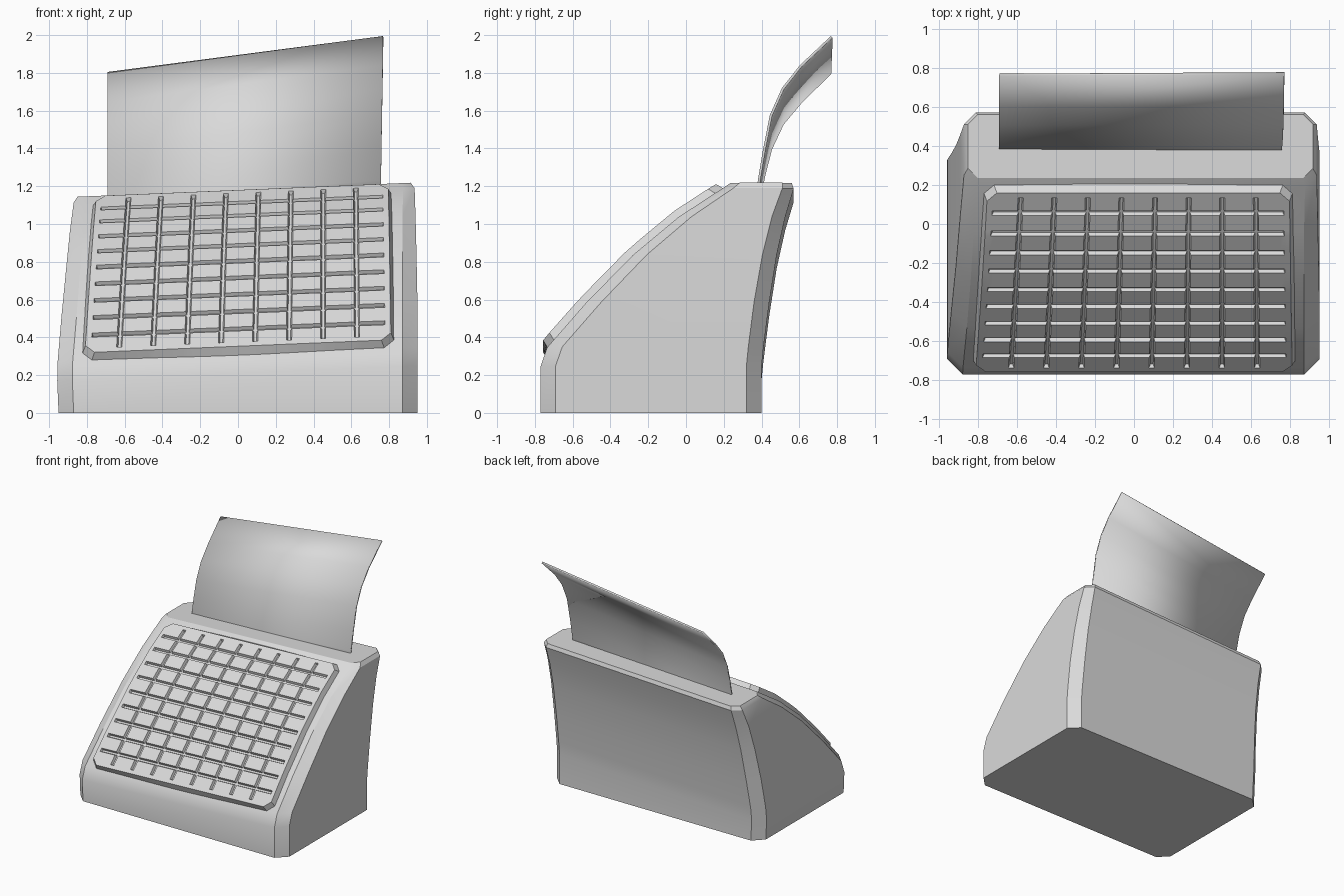
import bpy
import bmesh
from mathutils import Vector

if "Cube" in bpy.data.objects:
    bpy.data.objects.remove(bpy.data.objects["Cube"])

grey = bpy.data.materials.new("light_grey")
grey.use_nodes = True
grey.diffuse_color = (0.7, 0.7, 0.7, 1)
grey.node_tree.nodes["Principled BSDF"].inputs["Base Color"].default_value = (0.7, 0.7, 0.7, 1)


def finish(name, bm, angle=0.5):
    bmesh.ops.recalc_face_normals(bm, faces=bm.faces)
    mesh = bpy.data.meshes.new(name)
    bm.to_mesh(mesh)
    bm.free()
    mesh.materials.append(grey)
    obj = bpy.data.objects.new(name, mesh)
    bpy.context.collection.objects.link(obj)
    bpy.ops.object.select_all(action='DESELECT')
    bpy.context.view_layer.objects.active = obj
    obj.select_set(True)
    bpy.ops.object.shade_smooth_by_angle(angle=angle)
    return obj


def tilt(x, z):
    """Everything above the base climbs gently towards +x."""
    return z + 0.042 * x * min(z / 0.21, 1)


# Body sections: height, front, back, left edge, right edge, corner cut
SECTIONS = [
    (0.00, -0.77, 0.40, -0.95, 0.95, 0.08),
    (0.21, -0.77, 0.40, -0.957, 0.95, 0.08),
    (0.31, -0.735, 0.41, -0.955, 0.95, 0.08),
    (0.545, -0.53, 0.44, -0.935, 0.95, 0.08),
    (0.80, -0.28, 0.48, -0.91, 0.945, 0.075),
    (1.00, -0.04, 0.525, -0.89, 0.94, 0.07),
    (1.15, 0.19, 0.57, -0.87, 0.935, 0.06),
    (1.18, 0.235, 0.56, -0.85, 0.915, 0.05),
]

# Body: eight-sided loft
bm = bmesh.new()
rings = []
for z, f, b, l, r, c in SECTIONS:
    outline = [(l + c, f), (r - c, f), (r, f + c), (r, b - c),
               (r - c, b), (l + c, b), (l, b - c), (l, f + c)]
    rings.append([bm.verts.new((x, y, tilt(x, z))) for x, y in outline])
for low, high in zip(rings, rings[1:]):
    for i in range(8):
        j = (i + 1) % 8
        bm.faces.new((low[i], low[j], high[j], high[i]))
bm.faces.new(rings[0])
bm.faces.new(rings[-1])
finish("body", bm)

# Front curve, measured along its length, carries the key panel
curve = [Vector((0, s[1], s[0])) for s in SECTIONS[2:7]]
curve[0] = Vector((0, -0.725, 0.325))
lengths = [(b - a).length for a, b in zip(curve, curve[1:])]
HEIGHT = sum(lengths) - 0.01


def along(d):
    for i, step in enumerate(lengths):
        if d <= step or i == len(lengths) - 1:
            return curve[i].lerp(curve[i + 1], d / step)
        d -= step


def panel_point(u, d, lift):
    t = d / HEIGHT
    tangent = (along(d + 0.06) - along(d - 0.06)).normalized()
    p = along(d) + lift * Vector((0, -tangent.z, tangent.y))
    left, right = -0.81 + 0.06 * t, 0.81 - 0.015 * t
    x = left + (right - left) * u / WIDTH
    return Vector((x, p.y, tilt(x, p.z)))


# Key panel: grid of raised keys split by sunken grooves
WIDTH, COLS, ROWS = 1.6, 9, 10
RIM, CUT, GROOVE = 0.03, 0.05, 0.028


def grid_lines(size, count):
    lines = [0, RIM, CUT]
    for i in range(1, count):
        mid = size * i / count
        lines += [mid - GROOVE / 2, mid + GROOVE / 2]
    return lines + [size - CUT, size - RIM, size]


def cut_corner(u, v):
    """Slide points near a corner onto its diagonal."""
    a, b = min(u, WIDTH - u), min(v, HEIGHT - v)
    shift = max(0, CUT - a - b) / 2
    return (u + shift * (1 if u < WIDTH / 2 else -1),
            v + shift * (1 if v < HEIGHT / 2 else -1))


def is_groove(i, count):
    return i >= 3 and i < 3 + 2 * (count - 1) and (i - 3) % 2 == 0


us, vs = grid_lines(WIDTH, COLS), grid_lines(HEIGHT, ROWS)
bm = bmesh.new()
grid = [[bm.verts.new(panel_point(*cut_corner(u, v), 0.042)) for u in us] for v in vs]
sunken = []
for j in range(len(vs) - 1):
    for i in range(len(us) - 1):
        face = bm.faces.new((grid[j][i], grid[j][i + 1], grid[j + 1][i + 1], grid[j + 1][i]))
        inside = 0 < i < len(us) - 2 and 0 < j < len(vs) - 2
        if inside and (is_groove(i, COLS) or is_groove(j, ROWS)):
            sunken.append(face)
bm.normal_update()

# Sloped skirt from the panel rim down into the body
rim = [e for e in bm.edges if e.is_boundary]
skirt = bmesh.ops.extrude_edge_only(bm, edges=rim)["geom"]
middle = Vector((0, -0.28, 0.75))
for v in [g for g in skirt if isinstance(g, bmesh.types.BMVert)]:
    out = v.co - middle
    v.co += Vector((0, 0.7, -0.7)) * 0.05 + out.normalized() * 0.02

bmesh.ops.inset_region(bm, faces=sunken, thickness=0.007, depth=-0.02, use_even_offset=True)
finish("key_panel", bm, 0.35)

# Paper sheet: curled strip between a left and a right edge profile
depths = [0.375, 0.38, 0.407, 0.444, 0.508, 0.603, 0.767]
right_z = [1.1, 1.23, 1.39, 1.577, 1.72, 1.841, 1.995]
left_z = [1.05, 1.13, 1.26, 1.40, 1.534, 1.645, 1.805]
bm = bmesh.new()
rows = []
for y, zl, zr in zip(depths, left_z, right_z):
    right = 0.755 + 0.015 * (zr - 1.1)
    rows.append([bm.verts.new((-0.69, y - 0.02 * (y - 0.375), zl)),
                 bm.verts.new((right, y, zr))])
for a, b in zip(rows, rows[1:]):
    bm.faces.new((a[0], a[1], b[1], b[0]))
paper = finish("paper_sheet", bm, 0.6)
solid = paper.modifiers.new("thickness", 'SOLIDIFY')
solid.thickness = 0.014
